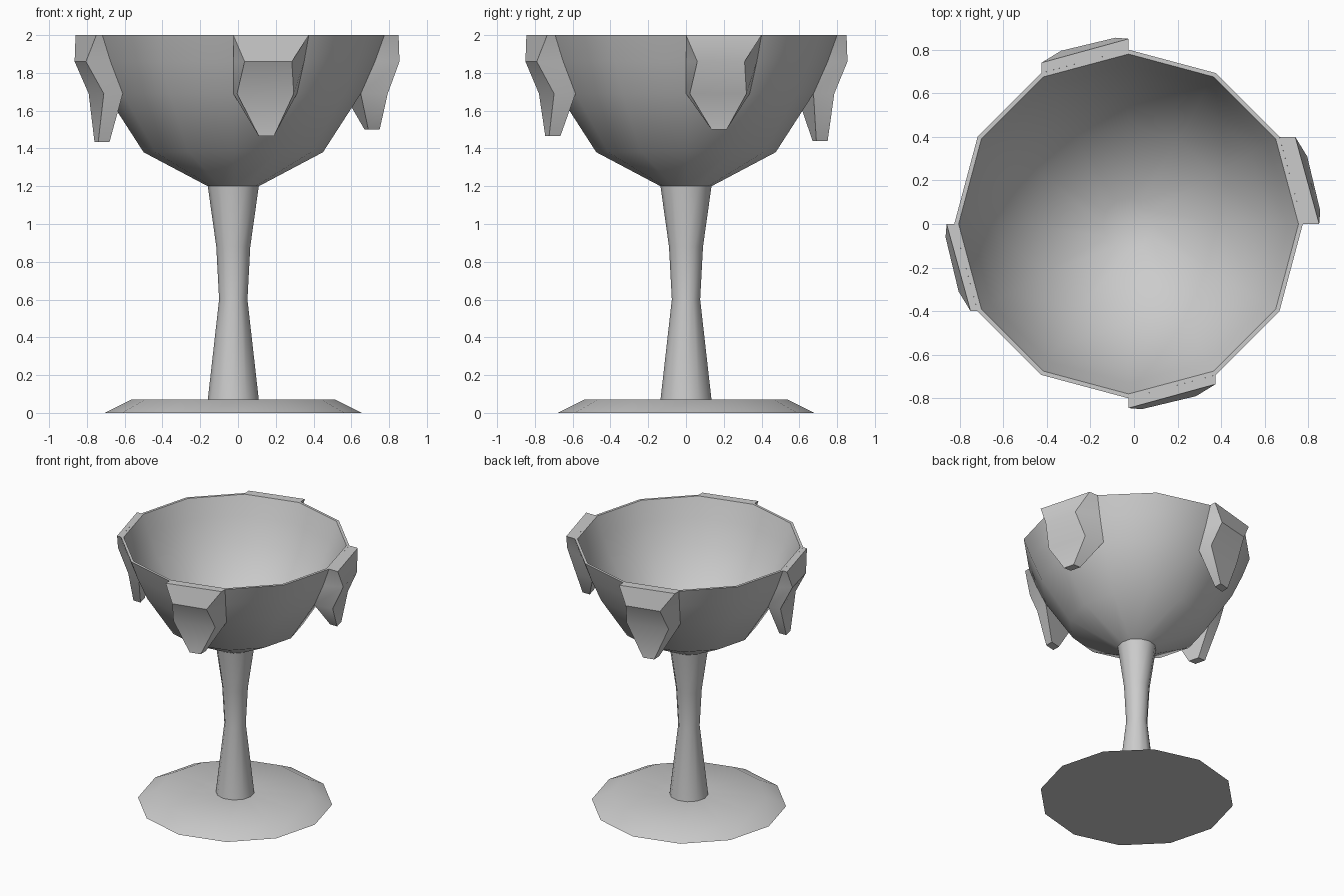
import bpy, math

if "Cube" in bpy.data.objects:
    bpy.data.objects.remove(bpy.data.objects["Cube"])

CX, SIDES = -0.025, 12


def make(name, verts, faces):
    me = bpy.data.meshes.new(name)
    me.from_pydata(verts, [], faces)
    me.update()
    ob = bpy.data.objects.new(name, me)
    bpy.context.collection.objects.link(ob)
    bpy.ops.object.select_all(action='DESELECT')
    ob.select_set(True)
    bpy.context.view_layer.objects.active = ob
    bpy.ops.object.shade_smooth_by_angle(angle=math.radians(35))
    return ob


def lathe(name, profile):
    """Spin (radius, z) points; a zero radius becomes a single pole."""
    verts, rings, faces = [], [], []
    for r, z in profile:
        n = 1 if r == 0 else SIDES
        rings.append([len(verts) + i % n for i in range(SIDES)])
        for i in range(n):
            a = 2 * math.pi * i / SIDES
            verts.append((CX + r * math.cos(a), r * math.sin(a), z))
    for lo, hi in zip(rings, rings[1:]):
        for i in range(SIDES):
            j = (i + 1) % SIDES
            f = list(dict.fromkeys((lo[i], lo[j], hi[j], hi[i])))
            faces.append(f)
    return make(name, verts, faces)


# Foot, stem and hollow bowl
lathe("base", [(0, 0), (0.68, 0), (0.54, 0.07), (0.135, 0.07)])
lathe("stem", [(0.135, 0.07), (0.075, 0.6), (0.09, 0.88), (0.135, 1.2)])
lathe("bowl", [(0.135, 1.2), (0.475, 1.38), (0.675, 1.69), (0.75, 1.86), (0.80, 2.0),
               (0.78, 2.0), (0.73, 1.86), (0.655, 1.69), (0.455, 1.39),
               (0.12, 1.215), (0, 1.21)])


def tab(name, angle, d, tip):
    """Leaf on one bowl facet: quads of (outward, sideways) from rim to tip."""
    levels = [
        (2.0, [(0.80, 0), (0.80 + d, 0), (0.69 + d, 0.40), (0.693, 0.40)]),
        (1.86, [(0.75, 0), (0.805 + d, 0.06), (0.745 + d, 0.31), (0.65, 0.375)]),
        (1.69, [(0.675, 0), (0.72 + 1.3 * d, 0.02), (0.64 + 1.3 * d, 0.32), (0.585, 0.337)]),
        (tip, [(0.64 + d, 0.135), (0.70 + d, 0.135), (0.68 + d, 0.215), (0.62 + d, 0.215)]),
    ]
    c, s = math.cos(angle), math.sin(angle)
    verts = [(CX + p * c - q * s, p * s + q * c, z) for z, quad in levels for p, q in quad]
    faces = [(0, 1, 2, 3), (15, 14, 13, 12)]
    for k in range(0, 12, 4):
        for i in range(4):
            j = (i + 1) % 4
            if i == 3 and k < 8:      # hidden against the bowl
                continue
            faces.append((k + j, k + i, k + 4 + i, k + 4 + j))
    return make(name, verts, faces)


# Four hanging leaves around the rim
for i, (side, d, tip) in enumerate([("right", 0.075, 1.5), ("back", 0.05, 1.44),
                                    ("left", 0.035, 1.435), ("front", 0.045, 1.465)]):
    tab(side + "_leaf", i * math.pi / 2, d, tip)
